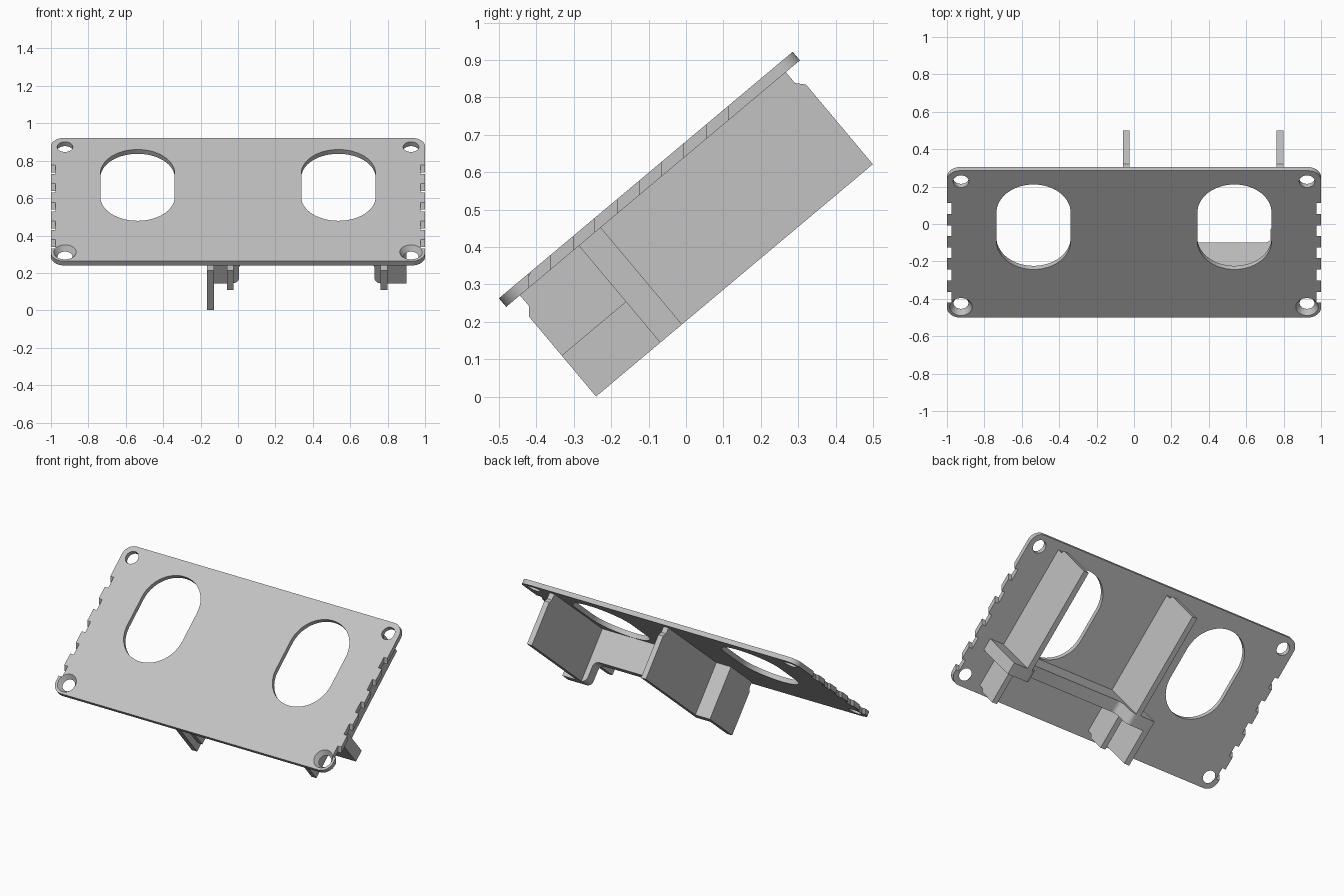
import bpy, bmesh
from math import radians, cos, sin, pi
from mathutils import Matrix

if "Cube" in bpy.data.objects:
    bpy.data.objects.remove(bpy.data.objects["Cube"])

# Tilted frame: x across, u up the slope, n out of the plate's top face
TILT = radians(40)
FRAME = Matrix.Translation((0, -0.5, 0.263)) @ Matrix.Rotation(TILT, 4, 'X')
LENGTH, THICK, DEPTH = 1.025, 0.03, 0.368
U0, U1 = 0.254, 0.33            # crossbar span along the slope

grey = bpy.data.materials.new("grey_plastic")
grey.use_nodes = True
colour = (0.54, 0.54, 0.54, 1)
grey.diffuse_color = colour
grey.node_tree.nodes["Principled BSDF"].inputs["Base Color"].default_value = colour


def loft(name, rings, matrix=FRAME):
    """Closed solid between two matching rings of points."""
    bm = bmesh.new()
    a, b = [[bm.verts.new(p) for p in ring] for ring in rings]
    bm.faces.new(a)
    bm.faces.new(b)
    for i in range(len(a)):
        j = (i + 1) % len(a)
        bm.faces.new((a[i], a[j], b[j], b[i]))
    bmesh.ops.recalc_face_normals(bm, faces=bm.faces)
    bm.transform(matrix)
    mesh = bpy.data.meshes.new(name)
    bm.to_mesh(mesh)
    bm.free()
    mesh.materials.append(grey)
    obj = bpy.data.objects.new(name, mesh)
    bpy.context.collection.objects.link(obj)
    return obj


def arc(cx, cy, r, start, end, steps=10):
    angles = [radians(start + (end - start) * i / steps) for i in range(steps + 1)]
    return [(cx + r * cos(a), cy + r * sin(a)) for a in angles]


def rounded(cx, cy, w, h, r, steps=10):
    """Rounded rectangle outline in the plate plane."""
    pts = []
    for k, (sx, sy) in enumerate(((1, 1), (-1, 1), (-1, -1), (1, -1))):
        pts += arc(cx + sx * (w / 2 - r), cy + sy * (h / 2 - r), r, 90 * k, 90 * k + 90, steps)
    return pts


def slab(name, outline, n0, n1):
    return loft(name, [[(x, u, n) for x, u in outline] for n in (n0, n1)])


def circle(cx, cy, r, count=32):
    return [(cx + r * cos(2 * pi * i / count), cy + r * sin(2 * pi * i / count))
            for i in range(count)]


def smooth(obj):
    obj.data.shade_smooth()
    obj.data.set_sharp_from_angle(angle=radians(30))


# Plate with rounded corners
plate = slab("plate", rounded(0, LENGTH / 2, 2, LENGTH, 0.07), 0, -THICK)
cutters = []
for s in (-1, 1):
    # Large slots
    cutters.append(slab("slot_cutter", rounded(s * 0.537, 0.632, 0.397, 0.593, 0.198, 14), 0.1, -0.1))
    # Plain upper screw holes
    cutters.append(slab("hole_cutter", circle(s * 0.925, LENGTH - 0.075, 0.042), 0.1, -0.1))
    # Countersunk lower screw holes
    rings = [[(x, u, n) for x, u in circle(s * 0.925, 0.075, r)]
             for n, r in ((0.005, 0.064), (-THICK - 0.005, 0.036))]
    cutters.append(loft("countersink_cutter", rings))
    # Upright notches along the side edges
    for i in range(5):
        y = -0.42 + 0.1187 * i
        rect = [(s * 0.975, y), (s * 1.1, y), (s * 1.1, y + 0.057), (s * 0.975, y + 0.057)]
        cutters.append(loft("notch_cutter", [[(x, v, z) for x, v in rect] for z in (0, 1.2)],
                            Matrix.Identity(4)))
for cutter in cutters:
    cutter.hide_render = True
    mod = plate.modifiers.new("cut", 'BOOLEAN')
    mod.operation, mod.solver, mod.object = 'DIFFERENCE', 'EXACT', cutter
graph = bpy.context.evaluated_depsgraph_get()
plate.data = bpy.data.meshes.new_from_object(plate.evaluated_get(graph))
plate.modifiers.clear()
for cutter in cutters:
    bpy.data.objects.remove(cutter)
smooth(plate)

# Crossbar with deep ends and a shallow, filleted middle
MID = 0.3675
LOW, SHALLOW, R = -DEPTH, -0.23, 0.035
half = [(-0.165, -THICK), (-0.165, LOW)]
half += arc(0.005 - R, LOW + R, R, -90, 0)
half += arc(0.005 + R, SHALLOW - R, R, 180, 90)
section = half + [(2 * MID - x, n) for x, n in reversed(half)]
crossbar = loft("crossbar", [[(x, u, n) for x, n in section] for u in (U0, U1)])
smooth(crossbar)


def panel(name, x0, x1, outline):
    return loft(name, [[(x, u, n) for u, n in outline] for x in (x0, x1)])


def lower_outline(depth):
    return [(U0, -THICK), (0.048, -THICK), (0.048, -0.068), (0.03, -0.09),
            (0.03, depth), (U0, depth)]


upper_outline = [(U1, -THICK), (0.976, -THICK), (0.976, -0.068), (0.996, -0.09),
                 (0.996, LOW), (U1, LOW)]

# Pairs of ribs above and below the crossbar
for side, x in (("right", -0.06), ("left", 0.763)):
    panel(side + "_upper_rib", x, x + 0.035, upper_outline)
    panel(side + "_lower_rib", x, x + 0.035, lower_outline(-0.226))

# Single deep rib at the end of the crossbar
panel("deep_lower_rib", -0.165, -0.127, lower_outline(LOW))
